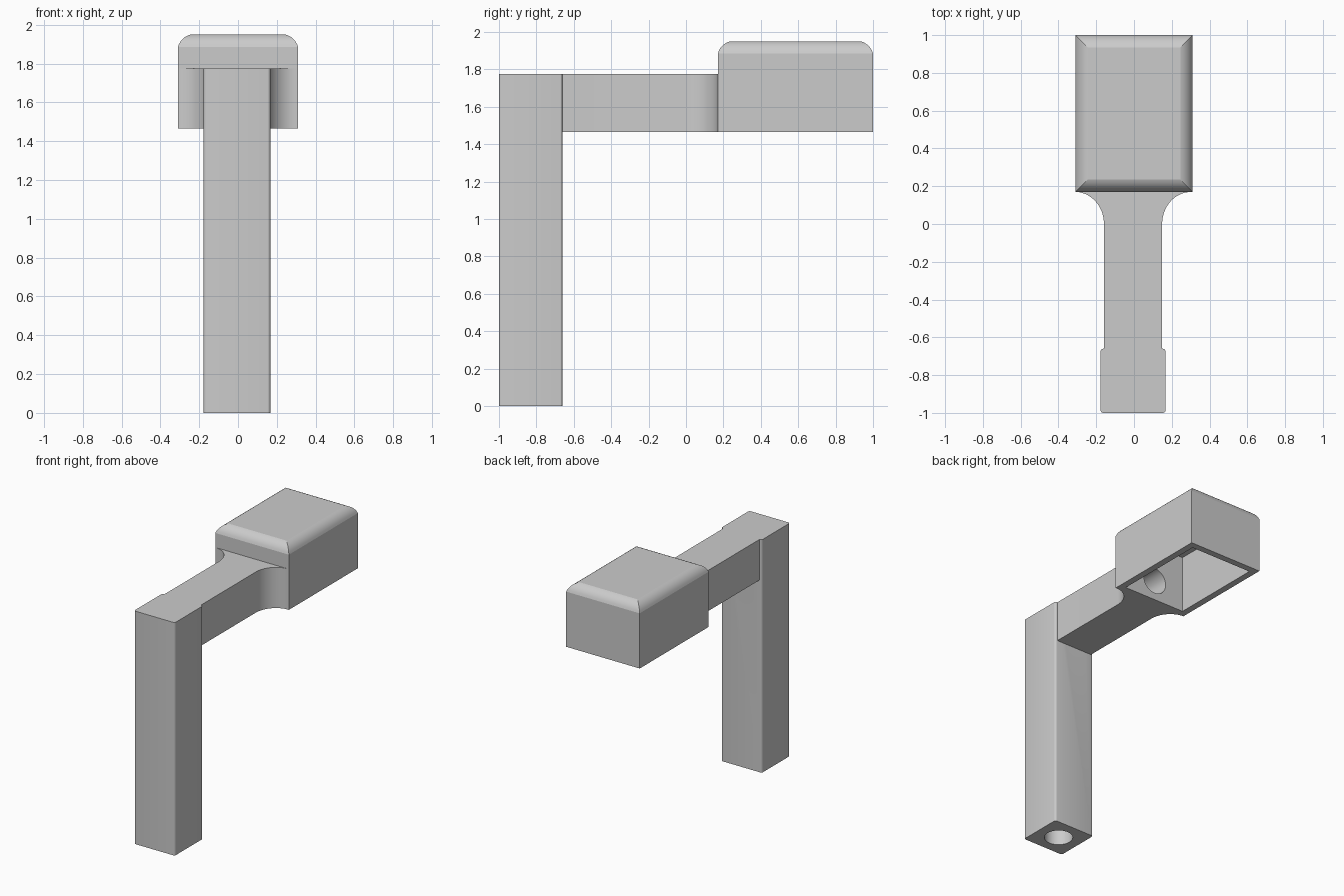
import bpy, bmesh, math
from mathutils import Matrix

cube = bpy.data.objects.get("Cube")
if cube:
    bpy.data.objects.remove(cube, do_unlink=True)

grey = bpy.data.materials.new("plain grey")
grey.use_nodes = True
grey.diffuse_color = (0.6, 0.6, 0.6, 1)
grey.node_tree.nodes["Principled BSDF"].inputs["Base Color"].default_value = (0.6, 0.6, 0.6, 1)

UNDER, ARM_TOP, AXIS = 1.465, 1.775, 1.62
JOINT, HEAD_FRONT, HEAD_BACK = -0.66, 0.17, 1.0
BORE, SHIFT = 0.1, -0.005


def finish(name, bm):
    bmesh.ops.recalc_face_normals(bm, faces=bm.faces)
    mesh = bpy.data.meshes.new(name)
    bm.to_mesh(mesh)
    bm.free()
    mesh.materials.append(grey)
    obj = bpy.data.objects.new(name, mesh)
    bpy.context.collection.objects.link(obj)
    return obj


def loft(name, loops):
    """Closed solid through matching loops of points."""
    bm = bmesh.new()
    rings = [[bm.verts.new(p) for p in loop] for loop in loops]
    bm.faces.new(rings[0])
    bm.faces.new(rings[-1])
    for low, high in zip(rings, rings[1:]):
        for i in range(len(low)):
            j = (i + 1) % len(low)
            bm.faces.new((low[i], low[j], high[j], high[i]))
    return finish(name, bm)


def rect(x, y0, y1, z):
    return [(-x, y0, z), (x, y0, z), (x, y1, z), (-x, y1, z)]


def cylinder(name, radius, length, matrix):
    bm = bmesh.new()
    bmesh.ops.create_cone(bm, cap_ends=True, segments=48, radius1=radius,
                          radius2=radius, depth=length, matrix=matrix)
    return finish(name, bm)


def activate(obj):
    bpy.ops.object.select_all(action='DESELECT')
    obj.select_set(True)
    bpy.context.view_layer.objects.active = obj


def cut(obj, cutters):
    activate(obj)
    for cutter in cutters:
        mod = obj.modifiers.new("cut", 'BOOLEAN')
        mod.operation, mod.solver, mod.object = 'DIFFERENCE', 'EXACT', cutter
        bpy.ops.object.modifier_apply(modifier=mod.name)


# Upright post with softened vertical corners
post = loft("post", [rect(0.172, -1, JOINT, z) for z in (0, ARM_TOP)])
bm = bmesh.new()
bm.from_mesh(post.data)
upright = [e for e in bm.edges if abs(e.verts[0].co.z - e.verts[1].co.z) > 1]
bmesh.ops.bevel(bm, geom=upright, offset=0.015, segments=4, profile=0.5, affect='EDGES')
bmesh.ops.translate(bm, verts=bm.verts, vec=(SHIFT, 0, 0))
bm.to_mesh(post.data)
bm.free()

# Arm, flaring in a concave curve to the width of the head
half, flare = 0.154, 0.154
side = [(half, JOINT)]
for i in range(17):
    a = math.pi / 2 * i / 16
    side.append((half + flare * (1 - math.cos(a)), HEAD_FRONT * math.sin(a)))
outline = side + [(-x, y) for x, y in reversed(side)]
arm = loft("arm", [[(x + SHIFT * (y < HEAD_FRONT - 0.001), y, z) for x, y in outline]
                   for z in (UNDER, ARM_TOP)])

# Head with a mitred, rounded top edge
top, rim, width = 1.95, 0.065, 0.31
start, end = math.radians(15), math.radians(75)
loops = [rect(width, HEAD_FRONT, HEAD_BACK, UNDER)]
for i in range(7):
    a = start + (end - start) * i / 6
    inset = rim * (math.cos(start) - math.cos(a)) / (math.cos(start) - math.cos(end))
    rise = rim * (math.sin(a) - math.sin(start)) / (math.sin(end) - math.sin(start))
    loops.append(rect(width - inset, HEAD_FRONT + inset, HEAD_BACK - inset, top - rim + rise))
head = loft("head", loops)

# Cable bores and the open underside of the head
wall = 0.05
cavity = loft("head_cavity_cutter",
              [rect(width - wall, HEAD_FRONT + wall, HEAD_BACK - wall, z)
               for z in (UNDER - 0.1, 1.9)])
post_y = (JOINT - 1) / 2
post_bore = cylinder("post_bore_cutter", BORE, AXIS + 0.2,
                     Matrix.Translation((SHIFT, post_y, AXIS / 2 - 0.1)))
arm_end = HEAD_FRONT + 2 * wall
arm_bore = cylinder("arm_bore_cutter", BORE, arm_end - post_y,
                    Matrix.Translation((SHIFT, (arm_end + post_y) / 2, AXIS))
                    @ Matrix.Rotation(math.pi / 2, 4, 'X'))
cut(post, [post_bore, arm_bore])
cut(arm, [arm_bore])
cut(head, [cavity, arm_bore])
for cutter in (cavity, post_bore, arm_bore):
    bpy.data.objects.remove(cutter, do_unlink=True)

for part in (post, arm, head):
    activate(part)
    bpy.ops.object.shade_smooth_by_angle(angle=math.radians(14))
